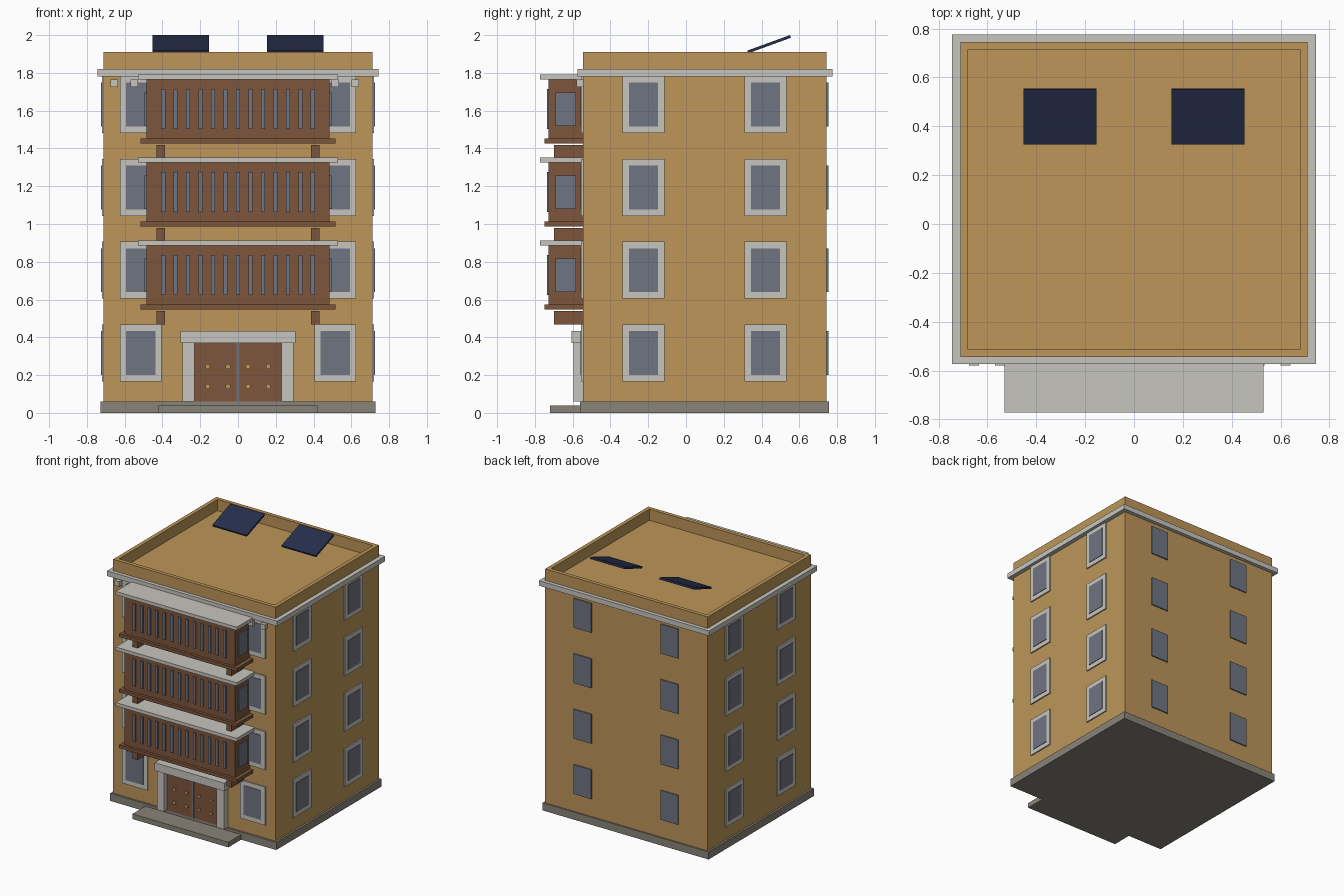
import bpy, bmesh, math
from mathutils import Matrix, Vector

if "Cube" in bpy.data.objects:
    bpy.data.objects.remove(bpy.data.objects["Cube"])


def material(name, rgb):
    m = bpy.data.materials.new(name)
    m.diffuse_color = (*rgb, 1)
    m.use_nodes = True
    m.node_tree.nodes["Principled BSDF"].inputs["Base Color"].default_value = m.diffuse_color
    return m


WALL = material("ochre wall", (0.51, 0.305, 0.10))
TRIM = material("pale stone", (0.57, 0.56, 0.52))
WOOD = material("brown wood", (0.21, 0.092, 0.045))
GLASS = material("grey blue glass", (0.162, 0.178, 0.223))
BASE = material("grey stone", (0.25, 0.23, 0.19))
PANEL = material("navy panel", (0.02, 0.027, 0.07))


def add_box(bm, x0, x1, y0, y1, z0, z1):
    size = Matrix.Diagonal((x1 - x0, y1 - y0, z1 - z0, 1))
    centre = Matrix.Translation(((x0 + x1) / 2, (y0 + y1) / 2, (z0 + z1) / 2))
    bmesh.ops.create_cube(bm, size=1, matrix=centre @ size)


def finish(name, mat, bm):
    me = bpy.data.meshes.new(name)
    bm.to_mesh(me)
    bm.free()
    me.materials.append(mat)
    ob = bpy.data.objects.new(name, me)
    bpy.context.collection.objects.link(ob)
    return ob


def boxes(name, mat, items):
    bm = bmesh.new()
    for b in items:
        add_box(bm, *b)
    return finish(name, mat, bm)


X, Y0, Y1 = 0.711, -0.545, 0.745    # wall faces
FLOORS = [0.317 + 0.4385 * i for i in range(4)]

# Walls, with the roof sunk inside the parapet
bm = bmesh.new()
add_box(bm, -X, X, Y0, Y1, 0.05, 1.91)
bm.faces.ensure_lookup_table()
top = max(bm.faces, key=lambda f: f.calc_center_median().z)
bmesh.ops.inset_region(bm, faces=[top], thickness=0.043)
roof = bmesh.ops.extrude_discrete_faces(bm, faces=[top])["faces"][0]
bmesh.ops.translate(bm, verts=roof.verts, vec=(0, 0, -0.088))
finish("walls", WALL, bm)

# Plinth, entrance step, cornice and the row of blocks beneath it
boxes("plinth", BASE, [(-0.727, 0.727, -0.56, 0.756, 0, 0.06)])
boxes("entrance_step", BASE, [(-0.42, 0.42, -0.72, -0.55, 0, 0.04)])
boxes("cornice", TRIM, [(-0.745, 0.745, -0.574, 0.775, 1.78, 1.82)])
boxes("cornice_blocks", TRIM, [(x - 0.02, x + 0.02, -0.58, -0.54, 1.725, 1.765)
                               for x in (-0.655 + 0.1063 * i for i in range(13))])


# Windows: a plate on a front/back wall or on a side wall
def y_plate(x, z, w, h, wall, out):
    a, b = sorted((wall, wall + out))
    return (x - w / 2, x + w / 2, a, b, z - h / 2, z + h / 2)


def x_plate(y, z, w, h, wall, out):
    a, b = sorted((wall, wall + out))
    return (a, b, y - w / 2, y + w / 2, z - h / 2, z + h / 2)


frames, panes = [], []
for z in FLOORS:
    for s in (-1, 1):
        frames.append(y_plate(0.515 * s, z, 0.222, 0.302, Y0, -0.010))
        panes.append(y_plate(0.515 * s, z, 0.154, 0.232, Y0, -0.014))
        panes.append(y_plate(0.38 * s, z, 0.154, 0.232, Y1, 0.009))
        for y in (-0.225, 0.42):
            frames.append(x_plate(y, z, 0.222, 0.302, X * s, 0.010 * s))
            panes.append(x_plate(y, z, 0.154, 0.232, X * s, 0.014 * s))
boxes("window_frames", TRIM, frames)
boxes("window_panes", GLASS, panes)

# Enclosed balconies
for i in range(3):
    z = 0.572 + 0.4395 * i
    n = f"balcony_{i + 1}"
    boxes(n + "_body", WOOD, [(-0.485, 0.485, -0.728, Y0, z, z + 0.313)])
    boxes(n + "_floor", WOOD, [(-0.515, 0.515, -0.75, Y0, z - 0.024, z + 0.001)])
    boxes(n + "_roof", TRIM, [(-0.53, 0.53, -0.772, Y0, z + 0.313, z + 0.340)])
    boxes(n + "_brackets", WOOD, [(0.41 * s - 0.0225, 0.41 * s + 0.0225, -0.70, Y0,
                                   z - 0.105, z - 0.032) for s in (-1, 1)])
    strips = [y_plate(0.066 * k, z + 0.157, 0.022, 0.212, -0.728, -0.009) for k in range(-6, 7)]
    strips += [x_plate(-0.637, z + 0.156, 0.108, 0.178, 0.485 * s, 0.009 * s) for s in (-1, 1)]
    boxes(n + "_glazing", GLASS, strips)

# Entrance: surround, double door, centre gap and studs
boxes("door_posts", TRIM, [(0.262 * s - 0.032, 0.262 * s + 0.032, -0.595, Y0, 0.06, 0.37)
                           for s in (-1, 1)])
boxes("door_lintel", TRIM, [(-0.305, 0.305, -0.606, Y0, 0.37, 0.433)])
boxes("double_door", WOOD, [(-0.23, 0.23, -0.562, Y0, 0.06, 0.37)])
boxes("door_gap", GLASS, [(-0.008, 0.008, -0.567, Y0, 0.06, 0.37)])
bm = bmesh.new()
for x in (-0.16, -0.053, 0.053, 0.16):
    for z in (0.14, 0.245):
        bmesh.ops.create_cone(bm, cap_ends=True, segments=8, radius1=0.014, radius2=0.014,
                              depth=0.016, matrix=Matrix.Translation((x, -0.564, z))
                              @ Matrix.Rotation(math.pi / 2, 4, 'X')
                              @ Matrix.Rotation(math.pi / 8, 4, 'Z'))
finish("door_studs", WALL, bm)

# Tilted solar panels
for side, x in (("left", -0.303), ("right", 0.303)):
    ob = boxes("solar_panel_" + side, PANEL, [(-0.15, 0.15, -0.12, 0.12, -0.0075, 0.0075)])
    ob.data.transform(Matrix.Translation((x, 0.44, 1.952)) @ Matrix.Rotation(math.radians(20), 4, 'X'))
